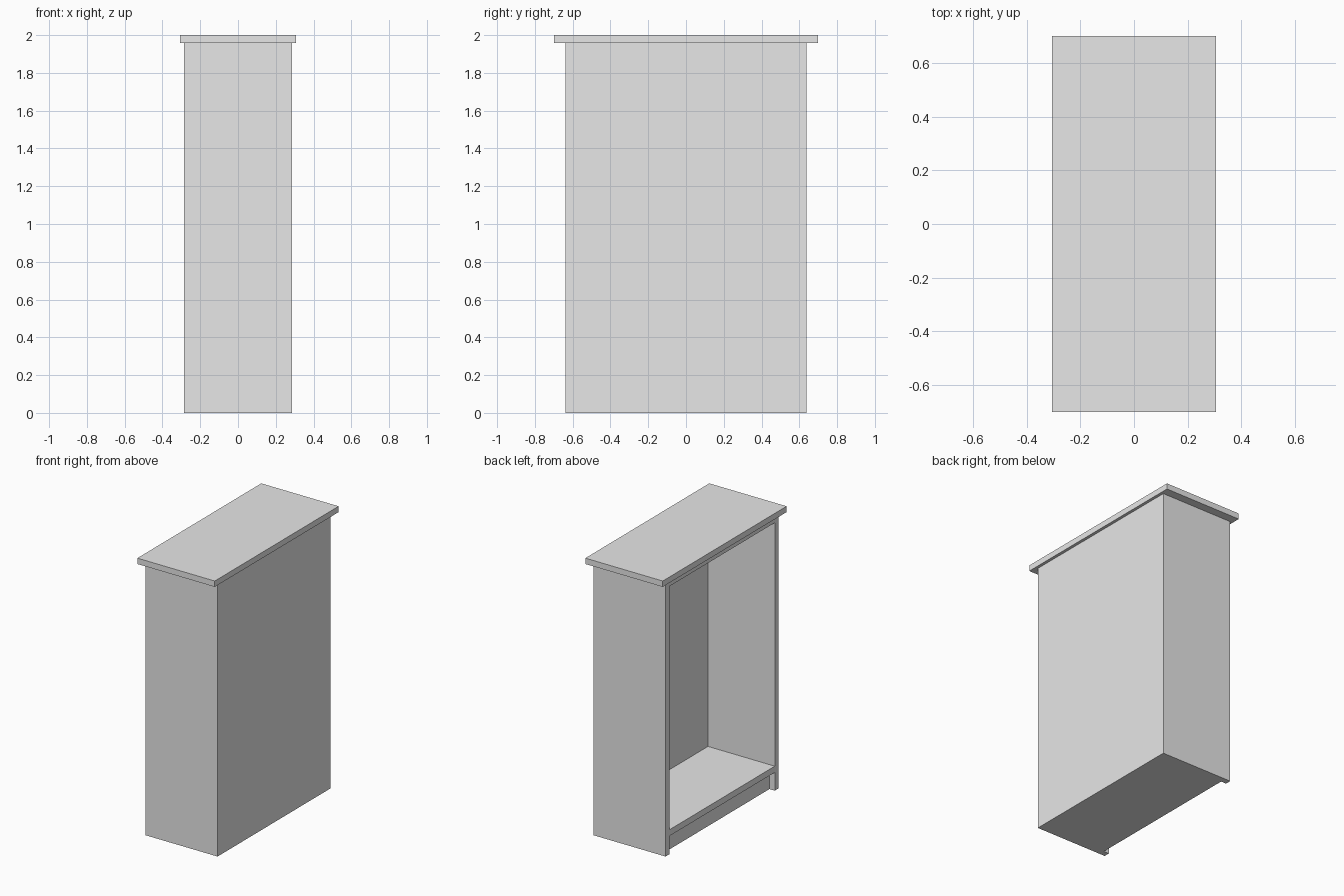
import bpy

cube = bpy.data.objects.get("Cube")
if cube:
    bpy.data.objects.remove(cube, do_unlink=True)

grey = bpy.data.materials.new("light grey")
grey.use_nodes = True
grey.diffuse_color = (0.8, 0.8, 0.8, 1)
grey.node_tree.nodes["Principled BSDF"].inputs["Base Color"].default_value = (0.8, 0.8, 0.8, 1)


def box(name, low, high):
    """Add a box spanning two opposite corners."""
    centre = [(a + b) / 2 for a, b in zip(low, high)]
    bpy.ops.mesh.primitive_cube_add(size=1, location=centre)
    obj = bpy.context.object
    obj.name = name
    obj.scale = [b - a for a, b in zip(low, high)]
    bpy.ops.object.transform_apply(location=False, rotation=False, scale=True)
    obj.data.materials.append(grey)
    return obj


def cut(target, low, high):
    """Remove a box-shaped space from the target."""
    cutter = box("cutter", low, high)
    cutter.hide_render = True
    mod = target.modifiers.new("cut", 'BOOLEAN')
    mod.operation = 'DIFFERENCE'
    mod.solver = 'EXACT'
    mod.object = cutter
    bpy.context.view_layer.objects.active = target
    bpy.ops.object.modifier_apply(modifier=mod.name)
    bpy.data.objects.remove(cutter, do_unlink=True)


HALF_X, HALF_Y = 0.285, 0.638    # cabinet body
TOP_X, TOP_Y = 0.306, 0.70       # overhanging top
TOP_Z = 1.958                    # underside of the top
WALL = 0.042                     # board thickness
FLOOR, KICK = 0.175, 0.13        # cabinet floor and toe space height
INNER_Y = HALF_Y - WALL
OPEN = -HALF_X - 0.1             # beyond the open side

# Cabinet body, open towards -x, with a recessed toe space under the floor
body = box("cabinet_body", (-HALF_X, -HALF_Y, 0), (HALF_X, HALF_Y, TOP_Z))
cut(body, (OPEN, -INNER_Y, FLOOR), (HALF_X - WALL, INNER_Y, TOP_Z - WALL))
cut(body, (OPEN, -INNER_Y, -0.1), (-HALF_X + WALL, INNER_Y, KICK))

# Overhanging top board
box("top_board", (-TOP_X, -TOP_Y, TOP_Z), (TOP_X, TOP_Y, 2))
